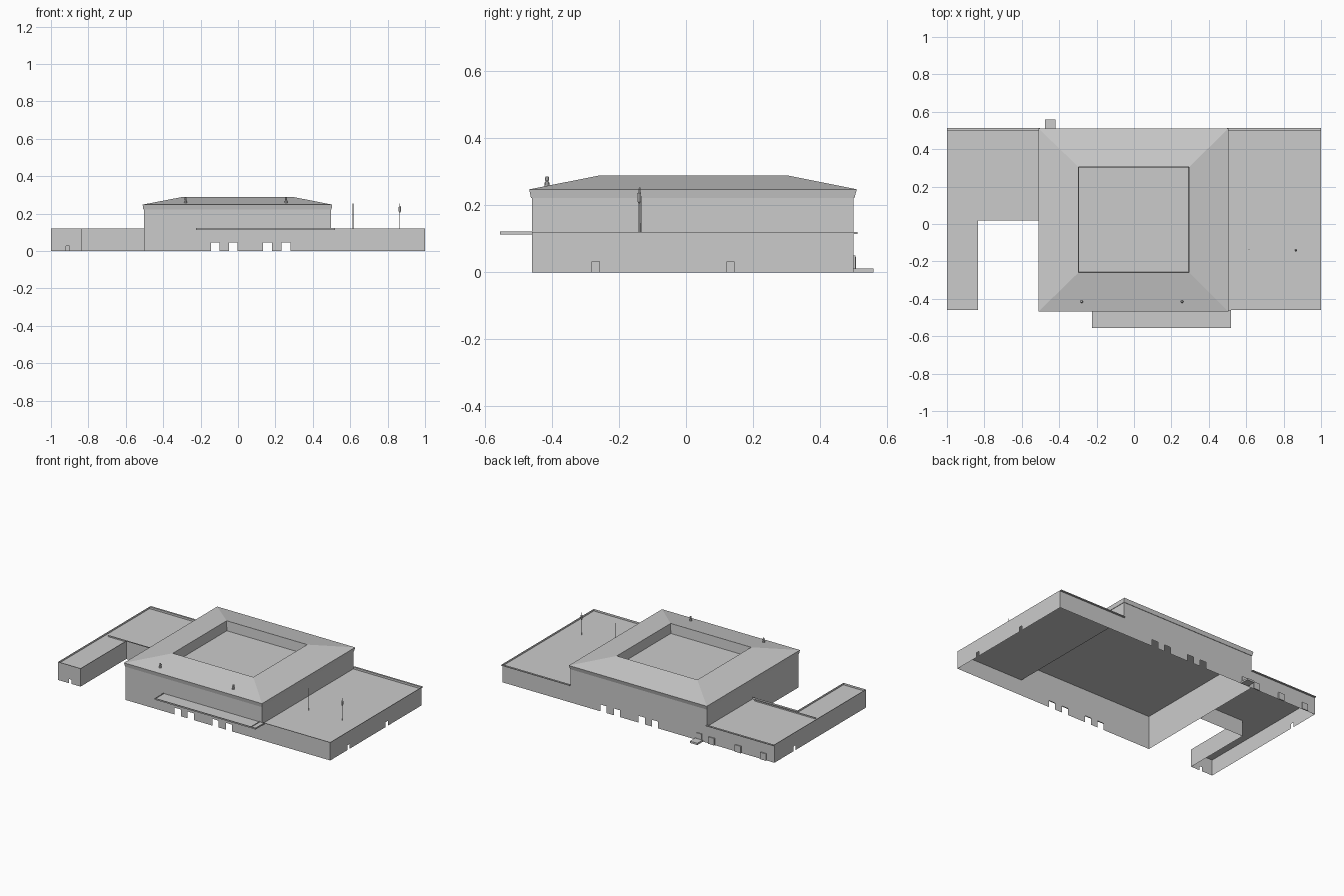
import bpy, bmesh, math

if "Cube" in bpy.data.objects:
    bpy.data.objects.remove(bpy.data.objects["Cube"])

stone = bpy.data.materials.new("light_grey_stone")
stone.diffuse_color = (0.6, 0.6, 0.6, 1)
stone.use_nodes = True
stone.node_tree.nodes["Principled BSDF"].inputs["Base Color"].default_value = stone.diffuse_color


def make(name, bm):
    me = bpy.data.meshes.new(name)
    bm.to_mesh(me)
    bm.free()
    me.materials.append(stone)
    ob = bpy.data.objects.new(name, me)
    bpy.context.collection.objects.link(ob)
    return ob


def quad(bm, pts):
    bm.faces.new([bm.verts.new(p) for p in pts])


def wall(name, p, q, z0, z1, doors=()):
    """Thin wall from p to q; doors = (distance of centre, width, height)."""
    bm = bmesh.new()
    length = math.dist(p, q)

    def panel(a, b, lo, hi):
        A, B = [(p[0] + (q[0] - p[0]) * t / length,
                 p[1] + (q[1] - p[1]) * t / length) for t in (a, b)]
        quad(bm, [(*A, lo), (*B, lo), (*B, hi), (*A, hi)])

    pos = 0
    for c, w, h in sorted(doors):
        panel(pos, c - w / 2, z0, z1)
        panel(c - w / 2, c + w / 2, h, z1)
        pos = c + w / 2
    panel(pos, length, z0, z1)
    return make(name, bm)


def deck(name, x0, x1, y0, y1, z):
    bm = bmesh.new()
    quad(bm, [(x0, y0, z), (x1, y0, z), (x1, y1, z), (x0, y1, z)])
    return make(name, bm)


def box(name, x0, x1, y0, y1, z0, z1):
    bm = bmesh.new()
    bmesh.ops.create_cube(bm, size=1)
    for v in bm.verts:
        v.co = ((x0, x1)[v.co.x > 0], (y0, y1)[v.co.y > 0], (z0, z1)[v.co.z > 0])
    return make(name, bm)


def turned(name, x, y, profile, sides=8):
    """Round part from (radius, z) rings."""
    bm = bmesh.new()
    rings = [[bm.verts.new((x + r * math.cos(2 * math.pi * i / sides),
                            y + r * math.sin(2 * math.pi * i / sides), z))
              for i in range(sides)] for r, z in profile]
    for a, b in zip(rings, rings[1:]):
        for i in range(sides):
            j = (i + 1) % sides
            bm.faces.new((a[i], a[j], b[j], b[i]))
    bm.faces.new(rings[-1])
    bm.faces.new(rings[0][::-1])
    return make(name, bm)


F, B, L, R = -0.46, 0.50, -0.503, 0.497      # main block plan
TOP, LOW, ROOF = 0.225, 0.12, 0.107          # wall, parapet and wing deck heights
gate_x = (-0.122, -0.025, 0.157, 0.256)

# front and back walls of the main block, with four gates each
gates = [(x - L, 0.047, 0.045) for x in gate_x]
wall("main_front_wall", (L, F), (R, F), 0, TOP, gates)
wall("main_back_wall", (R, B), (L, B), 0, TOP, [(R - x, 0.047, 0.045) for x in gate_x])
wall("main_left_wall", (L, B), (L, F), 0, TOP)
wall("main_right_wall", (R, F), (R, B), ROOF, TOP)

# right wing
wall("right_wing_front_wall", (R, F), (1, F), 0, LOW)
wall("right_wing_side_wall", (1, F), (1, B), 0, LOW,
     [(-0.27 - F, 0.022, 0.032), (0.133 - F, 0.022, 0.032)])
wall("right_wing_back_wall", (1, B), (R, B), 0, LOW, [(0.59, 0.022, 0.032)])
deck("right_wing_deck", R, 1, F, B, ROOF)

# left wing and its forward arm
wall("left_wing_back_wall", (L, B), (-1, B), 0, LOW)
wall("left_wing_side_wall", (-1, B), (-1, F), 0, LOW, [(0.21, 0.022, 0.032)])
wall("arm_front_wall", (-1, F), (-0.835, F), 0, LOW, [(0.09, 0.018, 0.028)])
wall("arm_inner_wall", (-0.835, F), (-0.835, 0.02), 0, LOW)
wall("left_wing_front_wall", (-0.835, 0.02), (L, 0.02), 0, LOW)
deck("left_wing_deck", -1, L, 0.02, B, ROOF)
deck("arm_deck", -1, -0.835, F, 0.02, ROOF)
box("left_wing_kerb", -0.975, -0.53, 0.03, 0.036, ROOF, 0.115)

# projecting trim along the back of both wings
for side, (a, b) in {"left": (-1, L), "right": (R, 1)}.items():
    box(side + "_back_trim", a, b, B, 0.512, 0.115, LOW)

# main roof: eave, slope, inner drop to the sunken flat roof
bm = bmesh.new()
loops = []
for x0, x1, y0, y1, z in ((L, R, F, B, 0.222), (-0.506, 0.5, -0.463, 0.503, 0.222),
                          (-0.51, 0.504, -0.468, 0.51, 0.248),
                          (-0.297, 0.295, -0.26, 0.305, 0.289),
                          (-0.293, 0.291, -0.256, 0.301, TOP)):
    loops.append([bm.verts.new(c) for c in
                  ((x0, y0, z), (x1, y0, z), (x1, y1, z), (x0, y1, z))])
for a, b in zip(loops, loops[1:]):
    for i in range(4):
        j = (i + 1) % 4
        bm.faces.new((a[i], a[j], b[j], b[i]))
make("main_roof", bm)
deck("main_flat_roof", L, R, F, B, TOP)

# front canopy with a thin rim
box("canopy", -0.225, 0.518, -0.555, F, 0.113, 0.118)
box("canopy_front_rim", -0.225, 0.518, -0.555, -0.551, 0.118, 0.122)
for x in (-0.225, 0.48, 0.514):
    box("canopy_cross_rim", x, x + 0.004, -0.551, F, 0.118, 0.122)

# back step and shallow door surrounds
box("back_step", -0.475, -0.42, B, 0.56, 0, 0.012)
box("back_step_door", -0.468, -0.428, B, 0.506, 0.012, 0.05)
for x in (-0.54, -0.735, -0.92):
    box("back_door", x - 0.022, x + 0.022, B, 0.507, 0, 0.046)

# roof vents
for x in (-0.28, 0.257):
    turned("roof_vent", x, -0.415, ((0.008, 0.252), (0.007, 0.268), (0.004, 0.272),
                                    (0.006, 0.276), (0.005, 0.287)))

# masts on the right wing
turned("plain_mast", 0.615, -0.135, ((0.002, ROOF), (0.0015, 0.253)), 6)
turned("lamp_mast", 0.865, -0.14, ((0.002, ROOF), (0.002, 0.205), (0.006, 0.212),
                                   (0.007, 0.235), (0.002, 0.24), (0.001, 0.255)), 6)
